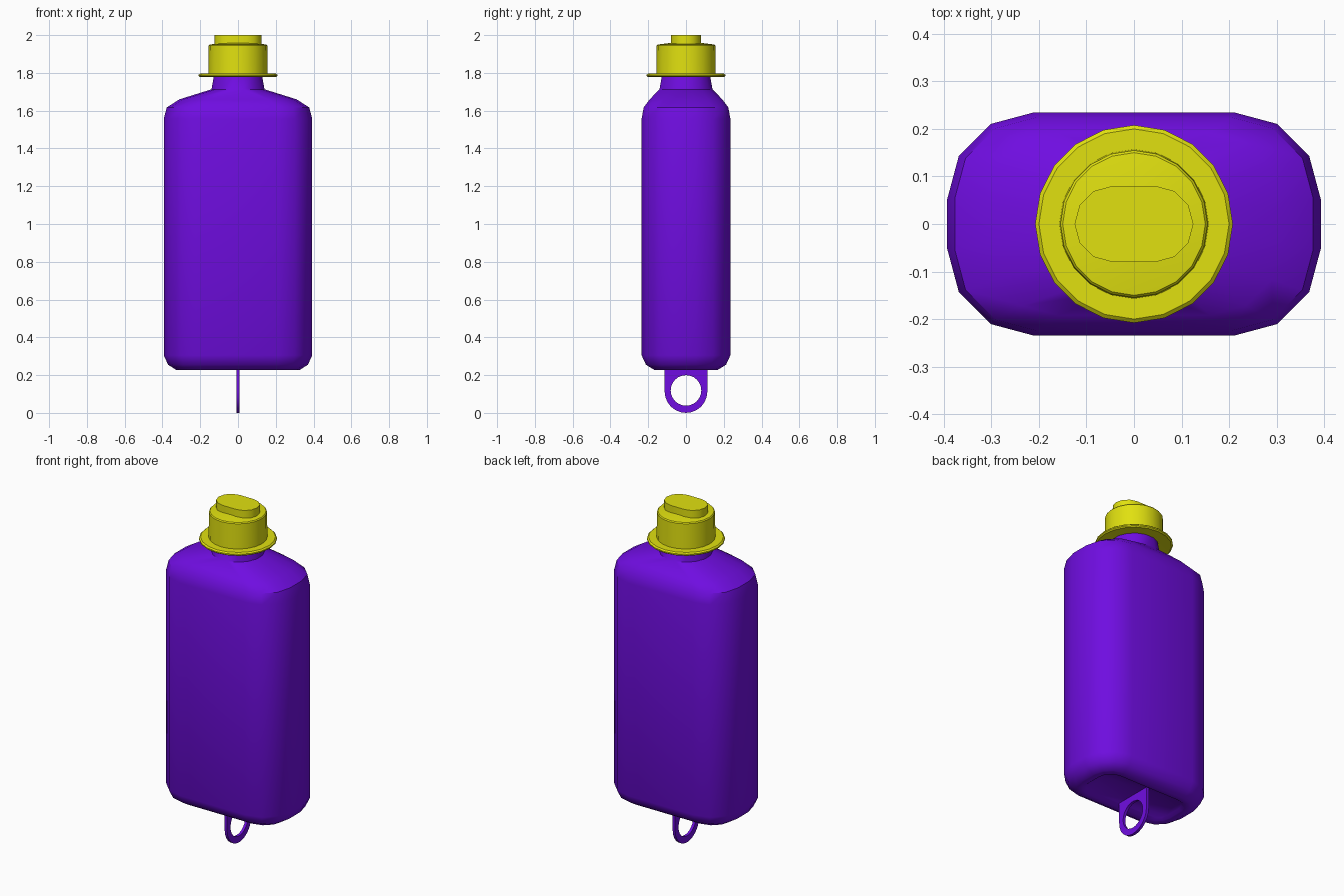
import bpy, math
from math import cos, sin, pi

if "Cube" in bpy.data.objects:
    bpy.data.objects.remove(bpy.data.objects["Cube"])


def material(name, rgb):
    m = bpy.data.materials.new(name)
    m.diffuse_color = (*rgb, 1)
    m.use_nodes = True
    m.node_tree.nodes["Principled BSDF"].inputs["Base Color"].default_value = m.diffuse_color
    return m


PURPLE = material("purple_plastic", (0.16, 0.004, 0.75))
YELLOW = material("yellow_plastic", (0.75, 0.75, 0.005))


def make(name, verts, faces, mat, angle):
    me = bpy.data.meshes.new(name)
    me.from_pydata(verts, [], faces)
    me.materials.append(mat)
    ob = bpy.data.objects.new(name, me)
    bpy.context.collection.objects.link(ob)
    bpy.ops.object.select_all(action='DESELECT')
    ob.select_set(True)
    bpy.context.view_layer.objects.active = ob
    bpy.ops.object.mode_set(mode='EDIT')
    bpy.ops.mesh.select_all(action='SELECT')
    bpy.ops.mesh.normals_make_consistent(inside=False)
    bpy.ops.object.mode_set(mode='OBJECT')
    bpy.ops.object.shade_smooth_by_angle(angle=math.radians(angle))
    return ob


def loft(name, rings, mat, angle=40):
    """Skin a stack of equal-count rings and cap both ends."""
    n = len(rings[0])
    verts = [p for r in rings for p in r]
    faces = [(k * n + i, k * n + (i + 1) % n, (k + 1) * n + (i + 1) % n, (k + 1) * n + i)
             for k in range(len(rings) - 1) for i in range(n)]
    faces.append(tuple(reversed(range(n))))
    faces.append(tuple(range(len(verts) - n, len(verts))))
    return make(name, verts, faces, mat, angle)


def rounded_rect(hx, hy, r, z):
    """16-point rounded rectangle, four points per corner."""
    pts = []
    for q, (sx, sy) in enumerate(((1, 1), (-1, 1), (-1, -1), (1, -1))):
        for k in range(4):
            a = q * pi / 2 + k * pi / 6
            pts.append((sx * (hx - r) + r * cos(a), sy * (hy - r) + r * sin(a), z))
    return pts


def circle(r, z, n, phase=0.0):
    return [(r * cos(2 * pi * (i + phase) / n), r * sin(2 * pi * (i + phase) / n), z)
            for i in range(n)]


# Flask body with recessed base, rounded shoulders and round neck
sections = [(.27, .115, .065, .238), (.285, .13, .08, .226), (.325, .165, .115, .226),
            (.37, .212, .16, .255), (.393, .235, .183, .305), (.393, .235, .183, 1.557),
            (.377, .224, .17, 1.617), (.31, .192, .15, 1.66)]
body = [rounded_rect(*s) for s in sections]
body += [circle(.143, 1.713, 16, .5), circle(.13, 1.785, 16, .5)]
loft("flask_body", body, PURPLE)

# Round cap with flange and slightly domed top
profile = [(.12, 1.782), (.2, 1.777), (.208, 1.783), (.208, 1.79), (.2, 1.797),
           (.157, 1.797), (.155, 1.944), (.15, 1.95), (.08, 1.959), (.02, 1.961)]
loft("cap", [circle(r, z, 20) for r, z in profile], YELLOW, 35)

# Stadium-shaped spout on top of the cap
spout = []
for z in (1.945, 2.0):
    spout.append([(s * .045 + .08 * cos(b), .08 * sin(b), z)
                  for s, start in ((1, -pi / 2), (-1, pi / 2))
                  for b in (start + k * pi / 6 for k in range(7))])
loft("spout", spout, YELLOW, 35)

# Hanging loop under the base: round below, square above, with a round hole
N, R, HOLE, T = 24, .113, .081, .008
outer, inner = [], []
for i in range(N):
    c, s = cos(2 * pi * i / N), sin(2 * pi * i / N)
    m = max(abs(c), abs(s))
    outer.append((R * c, R + R * s) if s <= 0 else (R * c / m, R + .13 * s / m))
    inner.append((HOLE * c, .119 + HOLE * s))
verts = [(x, y, z) for x, loop in ((-T, outer), (T, outer), (T, inner), (-T, inner))
         for y, z in loop]
faces = [(k * N + i, k * N + (i + 1) % N, (k + 1) % 4 * N + (i + 1) % N, (k + 1) % 4 * N + i)
         for k in range(4) for i in range(N)]
make("hanging_loop", verts, faces, PURPLE, 35)
